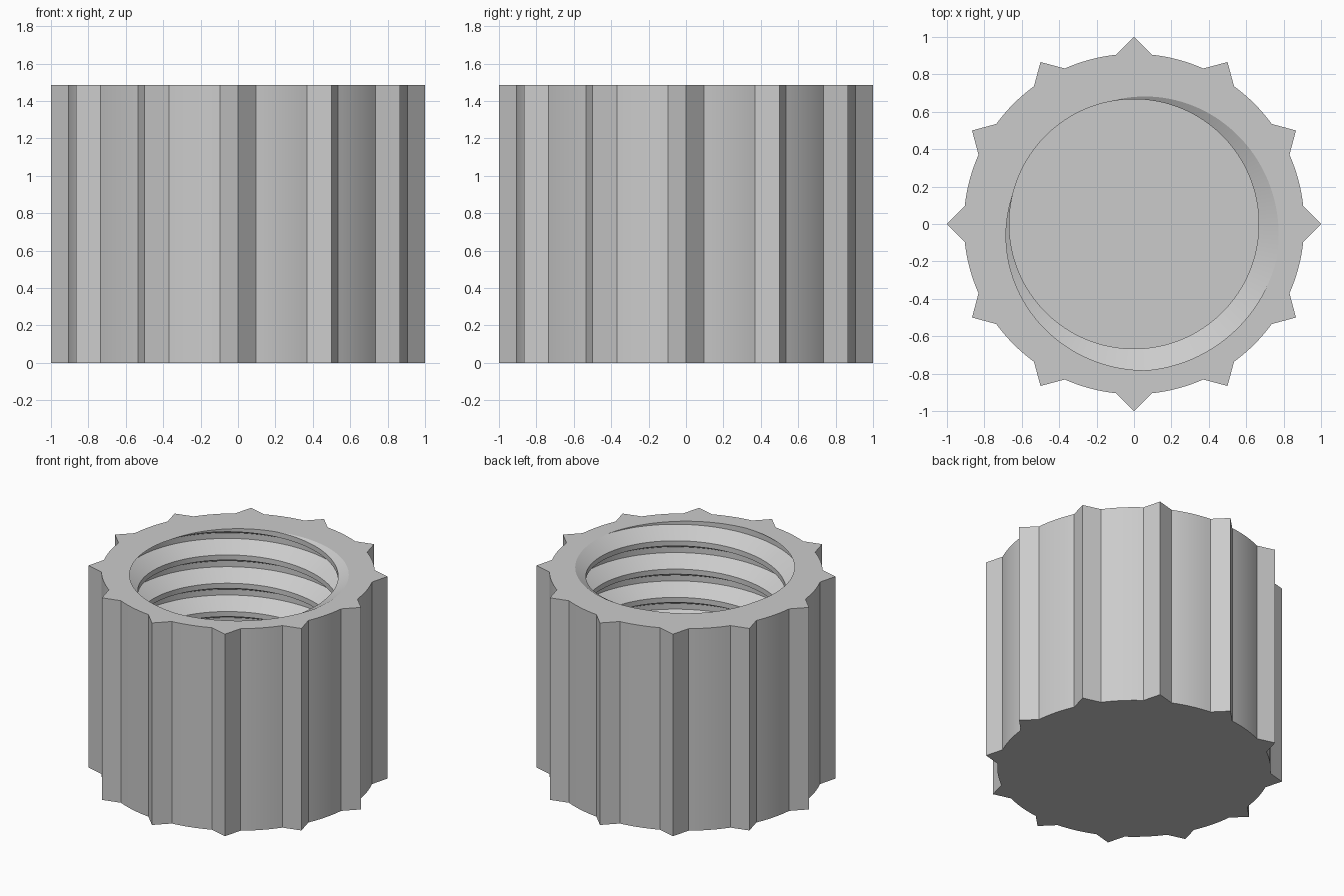
import bpy
import bmesh
from math import cos, sin, pi, radians, degrees

if "Cube" in bpy.data.objects:
    bpy.data.objects.remove(bpy.data.objects["Cube"], do_unlink=True)

HEIGHT, FLOOR = 1.485, 0.15
BODY_R, RIBS = 0.91, 12
MINOR_R, MAJOR_R, PITCH = 0.667, 0.785, 0.208
START = radians(102)
STEP = 2  # degrees between columns

# Thread profile over one pitch, going down: crest, underside, root, upper flank
PROFILE = [(0, MINOR_R), (0.18, MINOR_R), (0.48, MAJOR_R), (0.68, MAJOR_R), (1, MINOR_R)]


def thread_radius(t):
    t %= 1
    for (t0, r0), (t1, r1) in zip(PROFILE, PROFILE[1:]):
        if t <= t1:
            return r0 + (r1 - r0) * (t - t0) / (t1 - t0)


def outer_radius(angle):
    """Round body with right-angled pointed ribs."""
    spacing = 2 * pi / RIBS
    a = abs((angle + spacing / 2) % spacing - spacing / 2)
    return max(BODY_R, 1 / (cos(a) + sin(a)))


def column(angle):
    """Radius and height pairs of the cap's section at one angle."""
    rim = outer_radius(angle)
    points = [(0, 0), (rim, 0), (rim, HEIGHT)]
    turn = (angle - START) / (2 * pi)
    turns = int((HEIGHT - FLOOR) / PITCH) + 3
    for k in range(-2, turns):
        for t, _ in PROFILE[:-1]:
            z = HEIGHT - PITCH * (k + t - turn)
            z = min(max(z, FLOOR), HEIGHT)
            points.append((thread_radius(turn + (HEIGHT - z) / PITCH), z))
    points.append((0, FLOOR))
    return points


# Cap: ribbed wall, threaded bore and closed base
bm = bmesh.new()
columns = []
for deg in range(0, 360 + STEP, STEP):
    a = radians(deg)
    columns.append([bm.verts.new((r * cos(a), r * sin(a), z)) for r, z in column(a)])
for left, right in zip(columns, columns[1:]):
    for i in range(len(left) - 1):
        bm.faces.new((left[i], right[i], right[i + 1], left[i + 1]))
bmesh.ops.remove_doubles(bm, verts=bm.verts, dist=0.0001)
bmesh.ops.recalc_face_normals(bm, faces=bm.faces)

mesh = bpy.data.meshes.new("threaded_cap")
bm.to_mesh(mesh)
bm.free()
cap = bpy.data.objects.new("threaded_cap", mesh)
bpy.context.collection.objects.link(cap)

# Plain grey
grey = bpy.data.materials.new("light_grey")
grey.use_nodes = True
colour = (0.6, 0.6, 0.6, 1)
grey.diffuse_color = colour
grey.node_tree.nodes["Principled BSDF"].inputs["Base Color"].default_value = colour
mesh.materials.append(grey)

bpy.ops.object.select_all(action="DESELECT")
cap.select_set(True)
bpy.context.view_layer.objects.active = cap
bpy.ops.object.shade_smooth_by_angle(angle=radians(25))
